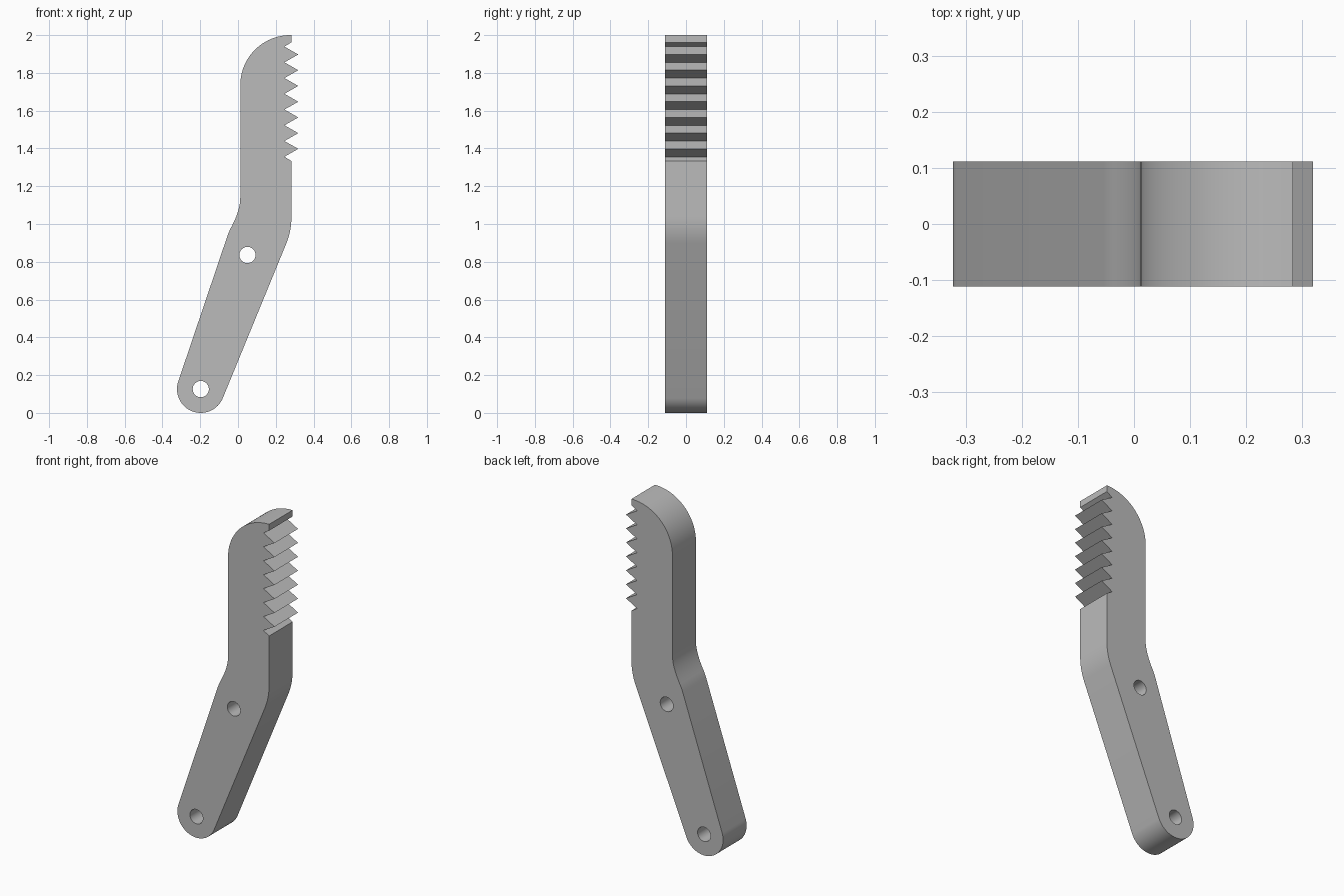
import bpy
import bmesh
from math import sin, cos, radians

cube = bpy.data.objects.get("Cube")
if cube:
    bpy.data.objects.remove(cube, do_unlink=True)

HALF_THICKNESS = 0.111
PIVOT = (-0.197, 0.126)


def arc(center, radius, start, end, steps):
    """Points on a circular arc, angles in degrees."""
    angles = [radians(start + (end - start) * i / steps) for i in range(steps + 1)]
    return [(center[0] + radius * cos(a), center[1] + radius * sin(a)) for a in angles]


def bend(a, corner, b, steps=8):
    """Smooth curve from a to b, tangent to the lines through the corner."""
    ts = [i / steps for i in range(steps + 1)]
    return [tuple((1 - t) ** 2 * p + 2 * t * (1 - t) * q + t * t * r
                  for p, q, r in zip(a, corner, b)) for t in ts]


# Outline: rounded foot, outer bend, teeth, rounded tip, inner bend
outline = arc(PIVOT, 0.126, 161.5, 337.7, 32)
outline += bend((0.257, 0.90), (0.283, 0.965), (0.283, 1.04))
outline.append((0.283, 1.333))
pitch = 0.0833
for i in range(7):
    z = 1.356 + i * pitch
    outline += [(0.246, z), (0.319, z + pitch / 2)]
outline += [(0.246, 1.939), (0.283, 1.962), (0.283, 2.0)]
outline += arc((0.277, 1.735), 0.265, 90, 180, 24)
outline += bend((0.012, 1.14), (0.012, 1.085), (-0.02, 1.015))
outline += bend((-0.032, 0.99), (-0.045, 0.967), (-0.055, 0.94), 4)

# Two pin holes
holes = [arc(c, 0.043, 0, 345, 23) for c in (PIVOT, (0.05, 0.836))]

# Filled, extruded profile
curve = bpy.data.curves.new("jaw_profile", "CURVE")
curve.dimensions = "2D"
curve.fill_mode = "BOTH"
curve.extrude = HALF_THICKNESS
for points in [outline] + holes:
    spline = curve.splines.new("POLY")
    spline.points.add(len(points) - 1)
    for point, (x, z) in zip(spline.points, points):
        point.co = (x, z, 0, 1)
    spline.use_cyclic_u = True
profile = bpy.data.objects.new("jaw_profile", curve)
bpy.context.collection.objects.link(profile)
bpy.context.view_layer.update()
mesh = bpy.data.meshes.new_from_object(
    profile.evaluated_get(bpy.context.evaluated_depsgraph_get()))
bpy.data.objects.remove(profile, do_unlink=True)

# Weld the caps to the walls and stand the part upright
bm = bmesh.new()
bm.from_mesh(mesh)
bmesh.ops.remove_doubles(bm, verts=bm.verts, dist=0.0001)
for v in bm.verts:
    v.co = (v.co.x, -v.co.z, v.co.y)
bmesh.ops.recalc_face_normals(bm, faces=bm.faces)
bm.to_mesh(mesh)
bm.free()

jaw = bpy.data.objects.new("toothed_jaw_arm", mesh)
bpy.context.collection.objects.link(jaw)

# Single grey material
grey = bpy.data.materials.new("plain_grey")
grey.use_nodes = True
color = (0.5, 0.5, 0.5, 1)
grey.diffuse_color = color
grey.node_tree.nodes["Principled BSDF"].inputs["Base Color"].default_value = color
mesh.materials.clear()
mesh.materials.append(grey)

bpy.ops.object.select_all(action="DESELECT")
jaw.select_set(True)
bpy.context.view_layer.objects.active = jaw
bpy.ops.object.shade_smooth_by_angle(angle=radians(30))
